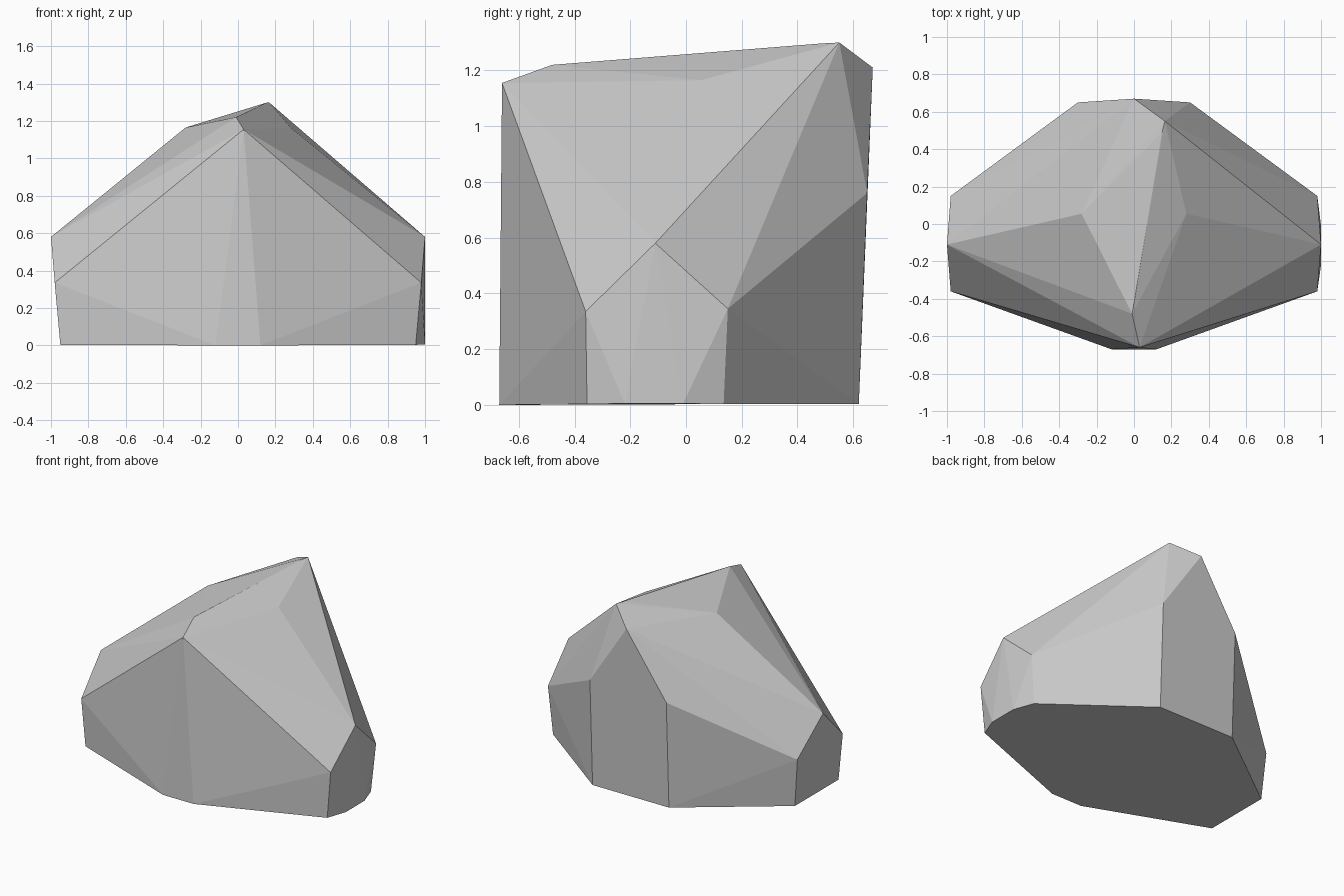
import bpy
import bmesh
import math

if "Cube" in bpy.data.objects:
    bpy.data.objects.remove(bpy.data.objects["Cube"])


def mirrored(points):
    """Return the points together with their copies across x = 0."""
    return points + [(-x, y, z) for x, y, z in points]


# Crest of the boulder, leaning to one side
crest = [(0.165, 0.55, 1.30), (0.15, 0.49, 1.297), (-0.01, -0.48, 1.22),
         (0.03, -0.66, 1.155), (0.0, 0.67, 1.21)]

# Shoulders, back corners, side points and the base, matching left and right
sides = mirrored([
    (0.28, 0.055, 1.165),
    (0.30, 0.65, 0.76),
    (1.0, -0.11, 0.58),
    (0.98, -0.36, 0.335),
    (0.98, 0.15, 0.345),
    (0.95, -0.355, 0.003),
    (0.95, 0.135, 0.003),
    (0.30, 0.62, 0.003),
    (0.12, -0.67, 0.0),
])

# Extra bulge at the foot of the right end
foot = [(1.0, -0.22, 0.005), (1.0, -0.01, 0.005)]

# Wrap the corners in a faceted shell and merge nearly flat triangles
bm = bmesh.new()
for point in crest + sides + foot:
    bm.verts.new(point)
hull = bmesh.ops.convex_hull(bm, input=bm.verts[:])
loose = {g for g in hull["geom_interior"] + hull["geom_unused"]
         if isinstance(g, bmesh.types.BMVert)}
bmesh.ops.delete(bm, geom=list(loose), context='VERTS')
bmesh.ops.dissolve_limit(bm, angle_limit=math.radians(1.0),
                         verts=bm.verts[:], edges=bm.edges[:])
bmesh.ops.recalc_face_normals(bm, faces=bm.faces[:])

mesh = bpy.data.meshes.new("boulder")
bm.to_mesh(mesh)
bm.free()

# Plain stone colour
stone = bpy.data.materials.new("stone grey")
stone.diffuse_color = (0.6, 0.6, 0.6, 1.0)
stone.use_nodes = True
stone.node_tree.nodes["Principled BSDF"].inputs["Base Color"].default_value = stone.diffuse_color
mesh.materials.append(stone)

boulder = bpy.data.objects.new("boulder", mesh)
bpy.context.collection.objects.link(boulder)
